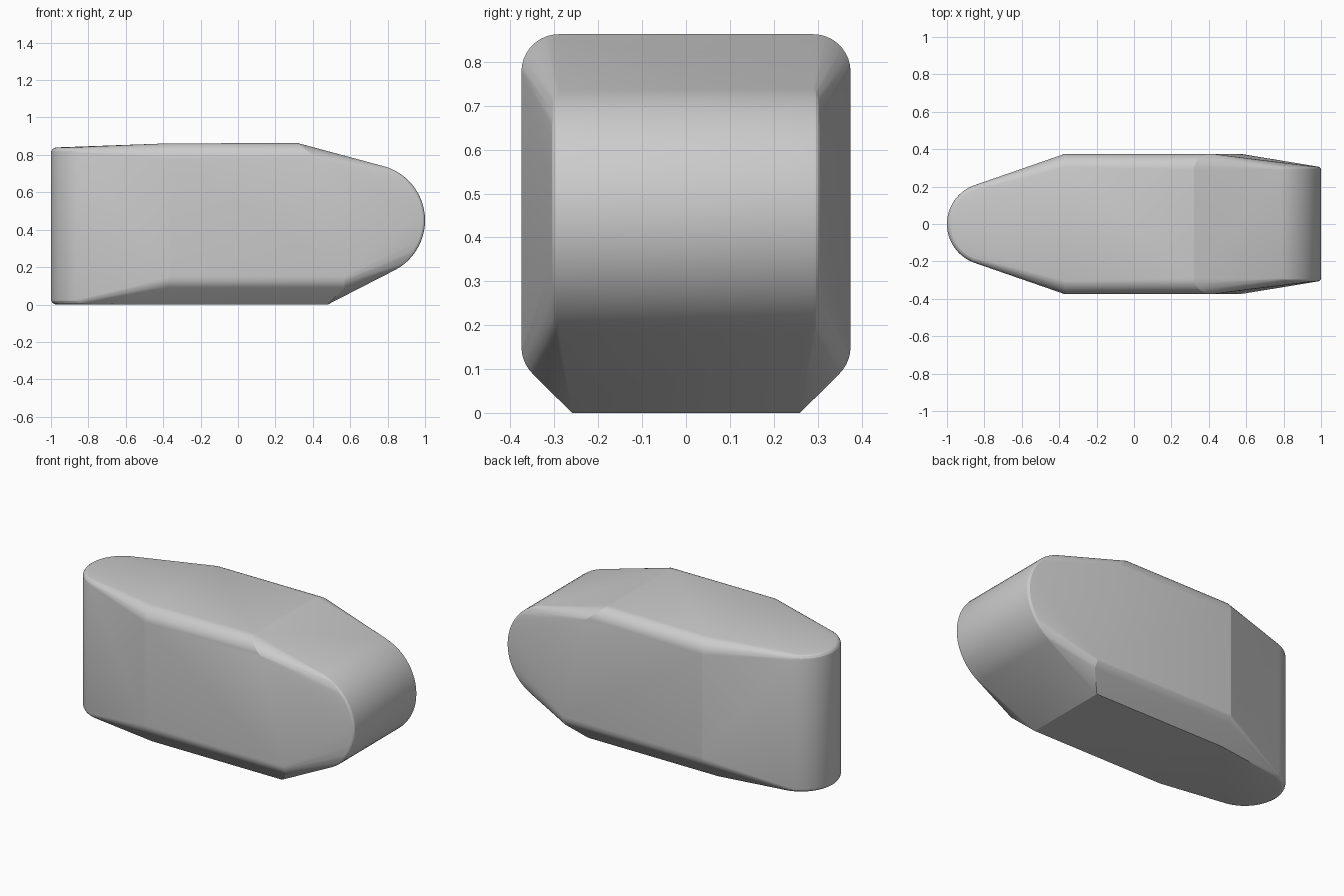
import bpy
import bmesh
from math import sin, cos, pi, radians

default = bpy.data.objects.get("Cube")
if default:
    bpy.data.objects.remove(default, do_unlink=True)

STEPS = 64
points = []


def circle(radius):
    for i in range(STEPS):
        a = 2 * pi * i / STEPS
        yield radius * cos(a), radius * sin(a)


def edge_round(radius, bevel, steps=4):
    """Ring radius and distance below the end cap for a rounded rim."""
    for i in range(steps + 1):
        a = pi / 2 * i / steps
        yield radius - bevel * (1 - cos(a)), bevel * (1 - sin(a))


# Upright rounded tail: vertical cylinder with softened rims
for r, drop in edge_round(0.22, 0.03):
    for u, v in circle(r):
        points += [(-0.78 + u, v, 0.84 - drop), (-0.78 + u, v, drop)]

# Rounded nose: cylinder lying across the body
for r, drop in edge_round(0.30, 0.018):
    for u, v in circle(r):
        for side in (-1, 1):
            points.append((0.70 + u, side * (0.307 - drop), 0.45 + v))

# Broad middle: rounded shoulders, rounded lower sides and a chamfered belly
for side in (-1, 1):
    for i in range(10):
        a = radians(10 * i)
        y, z = 0.29 + 0.085 * cos(a), 0.778 + 0.085 * sin(a)
        rear = -0.15 if i == 9 else -0.37
        points += [(rear, side * y, z), (0.42 - 0.10 * sin(a), side * y, z)]
    for i in range(6):
        a = radians(-9 * i)
        y, z = 0.29 + 0.085 * cos(a), 0.15 + 0.085 * sin(a)
        points += [(-0.37, side * y, z), (0.57, side * y, z)]
    points += [(-0.40, side * 0.26, 0), (0.48, side * 0.26, 0)]

# Wrap one skin around the three volumes
bm = bmesh.new()
for p in points:
    bm.verts.new(p)
bmesh.ops.convex_hull(bm, input=bm.verts[:])
bmesh.ops.delete(bm, geom=[v for v in bm.verts if not v.link_faces], context='VERTS')
bmesh.ops.dissolve_limit(bm, angle_limit=radians(0.4), verts=bm.verts[:], edges=bm.edges[:])
bmesh.ops.recalc_face_normals(bm, faces=bm.faces[:])
mesh = bpy.data.meshes.new("rounded_body")
bm.to_mesh(mesh)
bm.free()

body = bpy.data.objects.new("rounded_body", mesh)
bpy.context.collection.objects.link(body)

grey = bpy.data.materials.new("light_grey")
grey.use_nodes = True
grey.diffuse_color = (0.6, 0.6, 0.6, 1)
grey.node_tree.nodes["Principled BSDF"].inputs["Base Color"].default_value = (0.6, 0.6, 0.6, 1)
mesh.materials.append(grey)

bpy.ops.object.select_all(action='DESELECT')
body.select_set(True)
bpy.context.view_layer.objects.active = body
bpy.ops.object.shade_smooth_by_angle(angle=radians(14))
